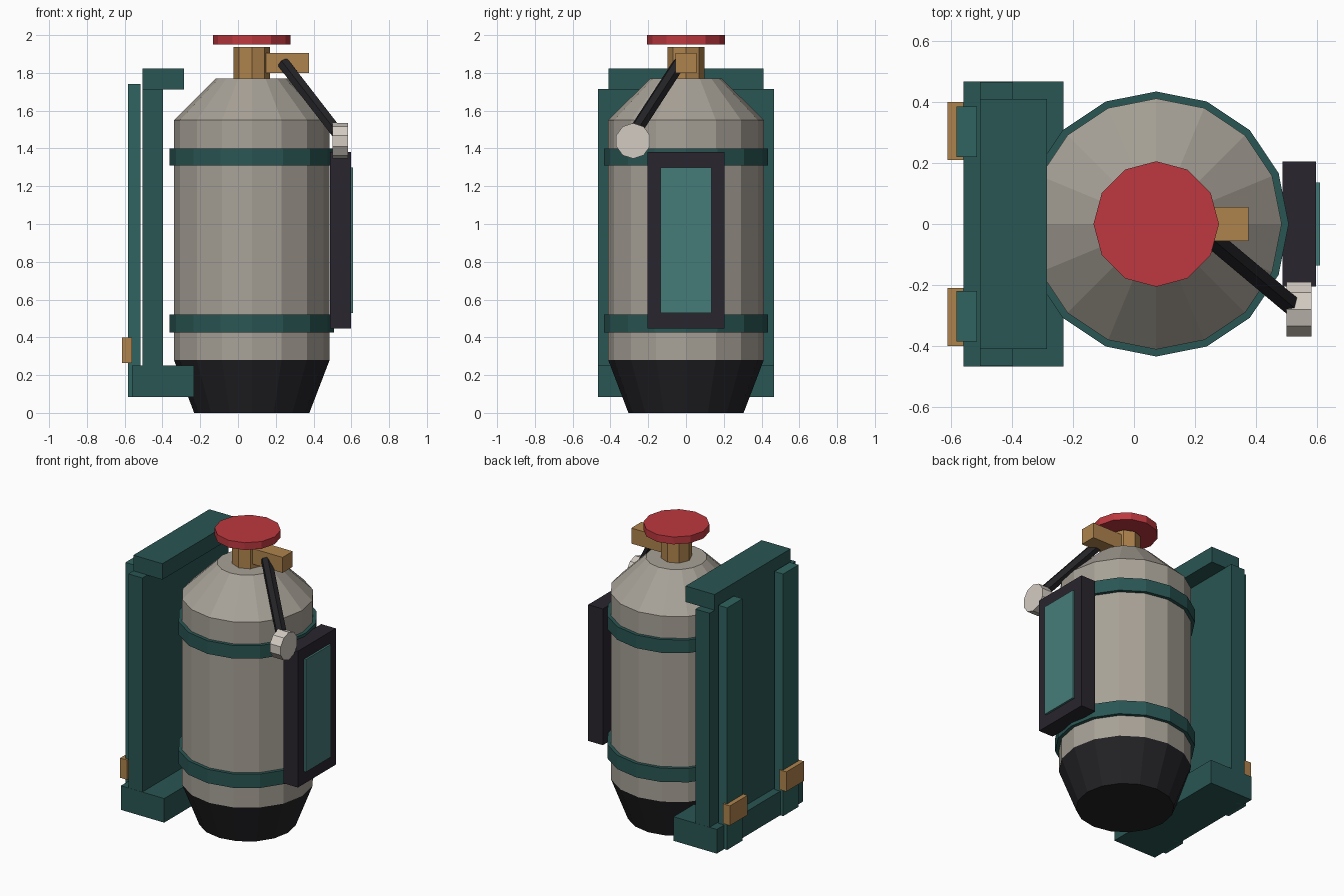
import bpy, bmesh
from math import cos, sin, tau
from mathutils import Vector, Matrix

if "Cube" in bpy.data.objects:
    bpy.data.objects.remove(bpy.data.objects["Cube"])

CX = 0.073  # tank axis


def material(name, rgb):
    m = bpy.data.materials.new(name)
    m.diffuse_color = (*rgb, 1)
    m.use_nodes = True
    m.node_tree.nodes["Principled BSDF"].inputs["Base Color"].default_value = m.diffuse_color
    return m


TEAL = material("teal", (0.022, 0.092, 0.087))
RAIL = material("rail_teal", (0.028, 0.125, 0.115))
STEEL = material("warm_steel", (0.39, 0.36, 0.31))
BRASS = material("brass", (0.43, 0.23, 0.075))
RED = material("red", (0.51, 0.04, 0.05))
DARK = material("dark", (0.022, 0.018, 0.027))
RUBBER = material("rubber", (0.017, 0.016, 0.019))
GLASS = material("panel_glass", (0.06, 0.20, 0.19))
PALE = material("pale_metal", (0.65, 0.60, 0.54))


def finish(name, bm, mat):
    bmesh.ops.recalc_face_normals(bm, faces=bm.faces)
    me = bpy.data.meshes.new(name)
    bm.to_mesh(me)
    bm.free()
    me.materials.append(mat)
    ob = bpy.data.objects.new(name, me)
    bpy.context.collection.objects.link(ob)
    return ob


def box(name, x, y, z, mat):
    bm = bmesh.new()
    size = [b - a for a, b in (x, y, z)]
    mid = [(a + b) / 2 for a, b in (x, y, z)]
    bmesh.ops.create_cube(bm, size=1, matrix=Matrix.Translation(mid) @ Matrix.Diagonal((*size, 1)))
    return finish(name, bm, mat)


def lathe(name, profile, sides, mat, ring=False):
    """Revolve (radius, z) points about the tank axis; ring closes the section."""
    bm = bmesh.new()
    rows = [[bm.verts.new((CX + r * cos(tau * i / sides), r * sin(tau * i / sides), z))
             for i in range(sides)] for r, z in profile]
    pairs = list(zip(rows, rows[1:]))
    if ring:
        pairs.append((rows[-1], rows[0]))
    else:
        bm.faces.new(rows[0])
        bm.faces.new(rows[-1])
    for a, b in pairs:
        for i in range(sides):
            j = (i + 1) % sides
            bm.faces.new((a[i], a[j], b[j], b[i]))
    return finish(name, bm, mat)


def rod(name, start, end, radius, sides, mat):
    a, b = Vector(start), Vector(end)
    d = b - a
    bm = bmesh.new()
    bmesh.ops.create_cone(bm, cap_ends=True, segments=sides, radius1=radius, radius2=radius,
                          depth=d.length,
                          matrix=Matrix.Translation((a + b) / 2) @ d.to_track_quat('Z', 'Y').to_matrix().to_4x4())
    return finish(name, bm, mat)


# Tank, base and straps
lathe("base_boot", [(0.305, 0), (0.412, 0.28)], 16, RUBBER)
lathe("tank_body", [(0.412, 0.28), (0.412, 1.55), (0.19, 1.77)], 16, STEEL)
for label, z0, z1 in (("lower", 0.425, 0.52), ("upper", 1.31, 1.40)):
    lathe(label + "_strap", [(0.405, z0), (0.435, z0), (0.435, z1), (0.405, z1)], 16, TEAL, ring=True)

# Valve
lathe("valve_neck", [(0.097, 1.765), (0.097, 1.936)], 8, BRASS)
lathe("valve_knob", [(0.206, 1.95), (0.206, 2.0)], 12, RED)
box("valve_outlet", (0.10, 0.376), (-0.055, 0.055), (1.80, 1.906), BRASS)

# Hose and gauge
rod("hose", (0.24, -0.035, 1.852), (0.52, -0.27, 1.49), 0.036, 6, RUBBER)
rod("gauge", (0.50, -0.28, 1.44), (0.582, -0.28, 1.44), 0.094, 10, PALE)

# Side panel
box("panel_frame", (0.487, 0.597), (-0.205, 0.205), (0.447, 1.38), DARK)
box("panel_glass", (0.58, 0.61), (-0.136, 0.136), (0.53, 1.30), GLASS)

# Back frame
box("back_plate", (-0.505, -0.398), (-0.466, 0.466), (0.11, 1.715), TEAL)
box("top_bracket", (-0.505, -0.285), (-0.411, 0.411), (1.713, 1.822), TEAL)
box("bottom_shelf", (-0.56, -0.232), (-0.467, 0.467), (0.085, 0.25), TEAL)

# Mirrored rails and clips
for side, s in (("left", 1), ("right", -1)):
    box(side + "_rail", (-0.582, -0.515), sorted((s * 0.22, s * 0.386)), (0.085, 1.742), RAIL)
    box(side + "_clip", (-0.613, -0.56), sorted((s * 0.21, s * 0.40)), (0.265, 0.40), BRASS)
